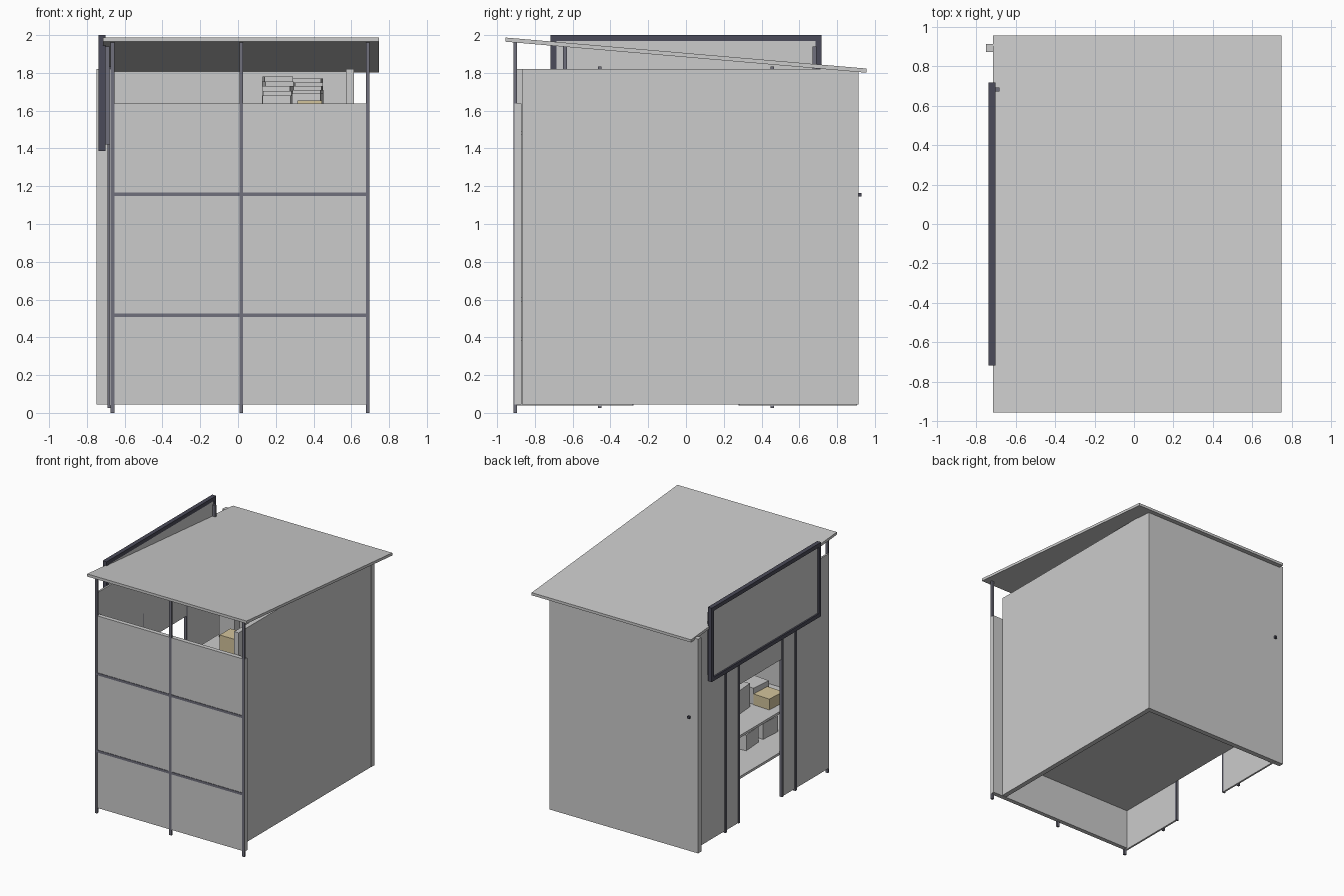
import bpy, math, random
random.seed(4)

def mat(name, c):
    m = bpy.data.materials.new(name)
    m.diffuse_color = (*c, 1)
    return m

steel = mat("steel", (0.16, 0.16, 0.20))
dark = mat("dark_frame", (0.07, 0.07, 0.10))
straw = mat("straw_card", (0.65, 0.55, 0.33))

def box(name, x, y, z, m=None, rot=0):
    """Box from (min, max) ranges, optionally turned about z."""
    bpy.ops.mesh.primitive_cube_add(size=1)
    o = bpy.context.object
    o.name = name
    o.location = ((x[0]+x[1])/2, (y[0]+y[1])/2, (z[0]+z[1])/2)
    o.scale = (x[1]-x[0], y[1]-y[0], z[1]-z[0])
    o.rotation_euler.z = rot
    if m:
        o.data.materials.append(m)
    return o

# main walls
box("back_wall", (-0.75, 0.615), (0.87, 0.912), (0.045, 1.82))
box("right_wall", (0.573, 0.613), (-0.868, 0.87), (0.045, 1.82))
box("wall_peg", (-0.68, -0.66), (0.91, 0.928), (1.145, 1.165), dark)

# front panel with its frame
box("front_panel", (-0.66, 0.697), (-0.908, -0.872), (0.045, 1.637))
for x in (-0.665, 0.017, 0.687):
    box("front_post", (x-0.01, x+0.01), (-0.912, -0.895), (0, 1.962), steel)
for z in (0.517, 1.157):
    box("front_rail", (-0.655, 0.677), (-0.912, -0.90), (z-0.01, z+0.01), steel)

# left panels either side of the doorway
for s in (-1, 1):
    y = sorted((s*0.285, s*0.905))
    box("left_panel", (-0.68, -0.665), y, (0.04, 1.82))
    box("left_post", (-0.69, -0.67), (s*0.457-0.01, s*0.457+0.01), (0.027, 1.835), steel)
    box("door_post", (-0.688, -0.665), (s*0.285-0.008, s*0.285+0.008), (0.04, 1.42), steel)

# panel above the doorway
box("door_header", (-0.68, -0.665), (-0.285, 0.285), (1.18, 1.82))

# sloping roof, sheared from a flat slab
roof = box("roof", (-0.715, 0.747), (-0.955, 0.955), (1.883, 1.905))
for v in roof.data.vertices:
    v.co.z += -v.co.y * 0.164 / 0.022

# sign board with raised frame
box("sign_board", (-0.725, -0.705), (-0.69, 0.69), (1.41, 1.975))
for s in (-1, 1):
    y = sorted((s*0.685, s*0.717))
    box("sign_side", (-0.738, -0.702), y, (1.387, 2.0), dark)
for z in ((1.387, 1.419), (1.968, 2.0)):
    box("sign_edge", (-0.738, -0.702), (-0.685, 0.685), z, dark)
for y in (-0.64, 0.68):
    box("sign_bracket", (-0.706, -0.68), (y-0.01, y+0.01), (1.42, 1.94), steel)

# stepped shelves against the right wall
shelves = [("low_shelf", -0.66, 0.39), ("middle_shelf", -0.5, 0.60), ("top_shelf", 0.10, 1.48)]
for name, x0, z in shelves:
    box(name, (x0, 0.573), (-0.872, 0.87), (z-0.01, z+0.01))

# cartons on the shelves
def carton(x, y, z, w, d, h, m=None):
    box("carton", (x-w/2, x+w/2), (y-d/2, y+d/2), (z, z+h), m, random.uniform(-0.12, 0.12))

for i in range(5):
    y = -0.35 + i*0.25
    carton(0.21, y, 1.49, 0.15, 0.18, 0.19 + 0.025*i)
    carton(0.37, y+0.04, 1.49, 0.15, 0.18, 0.20 + 0.02*i)
carton(0.38, -0.62, 1.49, 0.13, 0.14, 0.165, straw)
carton(-0.35, -0.58, 0.61, 0.15, 0.17, 0.09, straw)
for i in range(3):
    carton(-0.2, -0.6 + i*0.24, 0.61, 0.15, 0.18, random.uniform(0.12, 0.2))
    carton(-0.35, -0.5 + i*0.25, 0.40, 0.16, 0.18, 0.13)
